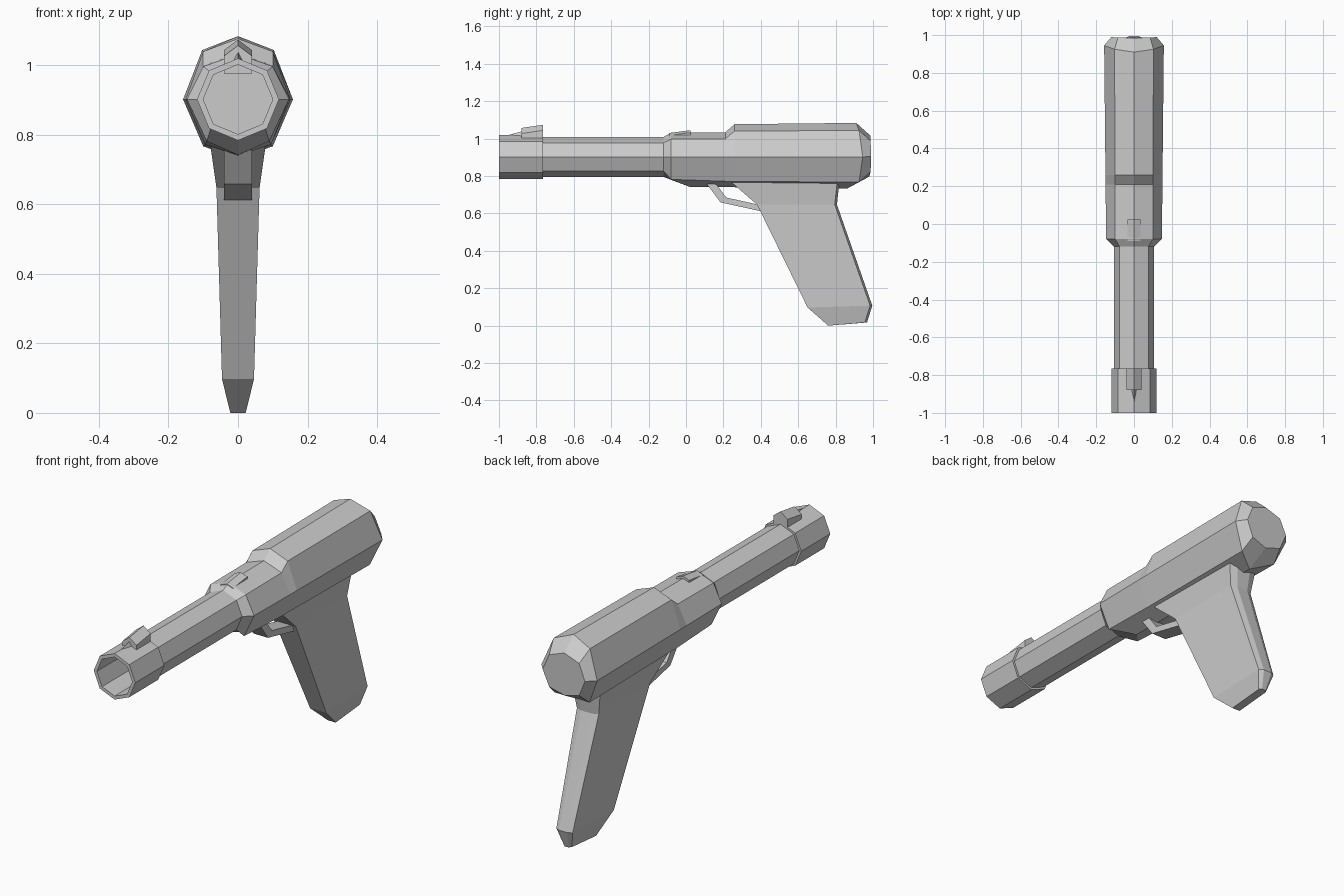
import bpy, bmesh
from math import sin, cos, pi


def loft(name, rings, cap_start=True, cap_end=True):
    """Skin a list of equal-length point rings and cap the ends."""
    bm = bmesh.new()
    rows = [[bm.verts.new(p) for p in ring] for ring in rings]
    n = len(rows[0])
    for a, b in zip(rows, rows[1:]):
        for i in range(n):
            j = (i + 1) % n
            bm.faces.new((a[i], a[j], b[j], b[i]))
    if cap_start:
        bm.faces.new(rows[0])
    if cap_end:
        bm.faces.new(rows[-1])
    bmesh.ops.recalc_face_normals(bm, faces=bm.faces)
    me = bpy.data.meshes.new(name)
    bm.to_mesh(me)
    bm.free()
    ob = bpy.data.objects.new(name, me)
    bpy.context.collection.objects.link(ob)
    return ob


def octagon(r, y, cz=0.905):
    return [(r * sin(k * pi / 4), y, cz + r * cos(k * pi / 4)) for k in range(8)]


def body_ring(top, upper, side, lower, bottom):
    """Mirror half an octagonal section: (y,z) on the axis, (x,y,z) at the sides."""
    half = [upper, side, lower]
    left = [(-x, y, z) for x, y, z in reversed(half)]
    return [(0, *top)] + half + [(0, *bottom)] + left


# barrel with hollow, thicker muzzle
loft("barrel", [octagon(r, y) for r, y in [
    (0.1, -0.77), (0.1, -1.0), (0.118, -1.0), (0.118, -0.765),
    (0.107, -0.765), (0.107, -0.10)]])

# main body
loft("body", [
    octagon(0.107, -0.12),
    body_ring((-0.08, 1.035), (0.1, -0.08, 1.0), (0.147, -0.08, 0.905), (0.09, -0.08, 0.785), (0.02, 0.745)),
    body_ring((0.21, 1.037), (0.1, 0.21, 1.002), (0.151, 0.21, 0.905), (0.095, 0.21, 0.775), (0.21, 0.743)),
    body_ring((0.26, 1.08), (0.1, 0.26, 1.043), (0.151, 0.26, 0.905), (0.095, 0.26, 0.775), (0.26, 0.743)),
    body_ring((0.91, 1.087), (0.103, 0.925, 1.047), (0.158, 0.945, 0.905), (0.1, 0.925, 0.77), (0.86, 0.735)),
    body_ring((0.985, 1.02), (0.085, 0.987, 0.99), (0.12, 0.99, 0.908), (0.085, 0.987, 0.825), (0.98, 0.80)),
])


# roof-topped block used for both sights
def gable(y, half, peak, shoulder, base):
    return [(0, y, peak), (half, y, shoulder), (half, y, base),
            (-half, y, base), (-half, y, shoulder)]


loft("front_sight", [gable(-0.88, 0.04, 1.06, 1.03, 0.98),
                     gable(-0.765, 0.04, 1.077, 1.047, 0.98)])
loft("rear_sight", [gable(-0.09, 0.035, 1.033, 1.02, 0.99),
                    gable(0.025, 0.035, 1.048, 1.035, 0.99)])

# pointed ramp ahead of the front sight
loft("sight_ramp", [
    [(0, -0.965, 1.018), (0.001, -0.965, 1.01), (-0.001, -0.965, 1.01)],
    [(0, -0.875, 1.042), (0.02, -0.875, 1.005), (-0.02, -0.875, 1.005)]])


# grip: rows of half width, front (y, z), back (y, z)
def grip_row(w, yf, zf, yb, zb):
    return [(-w, yf, zf), (w, yf, zf), (w, yb - 0.012, zb),
            (0.5 * w, yb, zb), (-0.5 * w, yb, zb), (-w, yb - 0.012, zb)]


loft("grip", [grip_row(*r) for r in [
    (0.084, 0.215, 0.80, 0.825, 0.80),
    (0.079, 0.24, 0.772, 0.82, 0.77),
    (0.062, 0.38, 0.65, 0.807, 0.65),
    (0.046, 0.65, 0.10, 0.996, 0.11),
    (0.022, 0.76, 0.003, 0.968, 0.02)]])

# trigger guard strip
guard = [(0.10, 0.775), (0.185, 0.662), (0.40, 0.615), (0.41, 0.645),
         (0.365, 0.655), (0.215, 0.688), (0.15, 0.775)]
loft("trigger_guard", [[(x, y, z) for y, z in guard] for x in (-0.041, 0.041)])

# rest the model on the ground
for ob in bpy.context.collection.objects:
    ob.location.z -= 0.003
